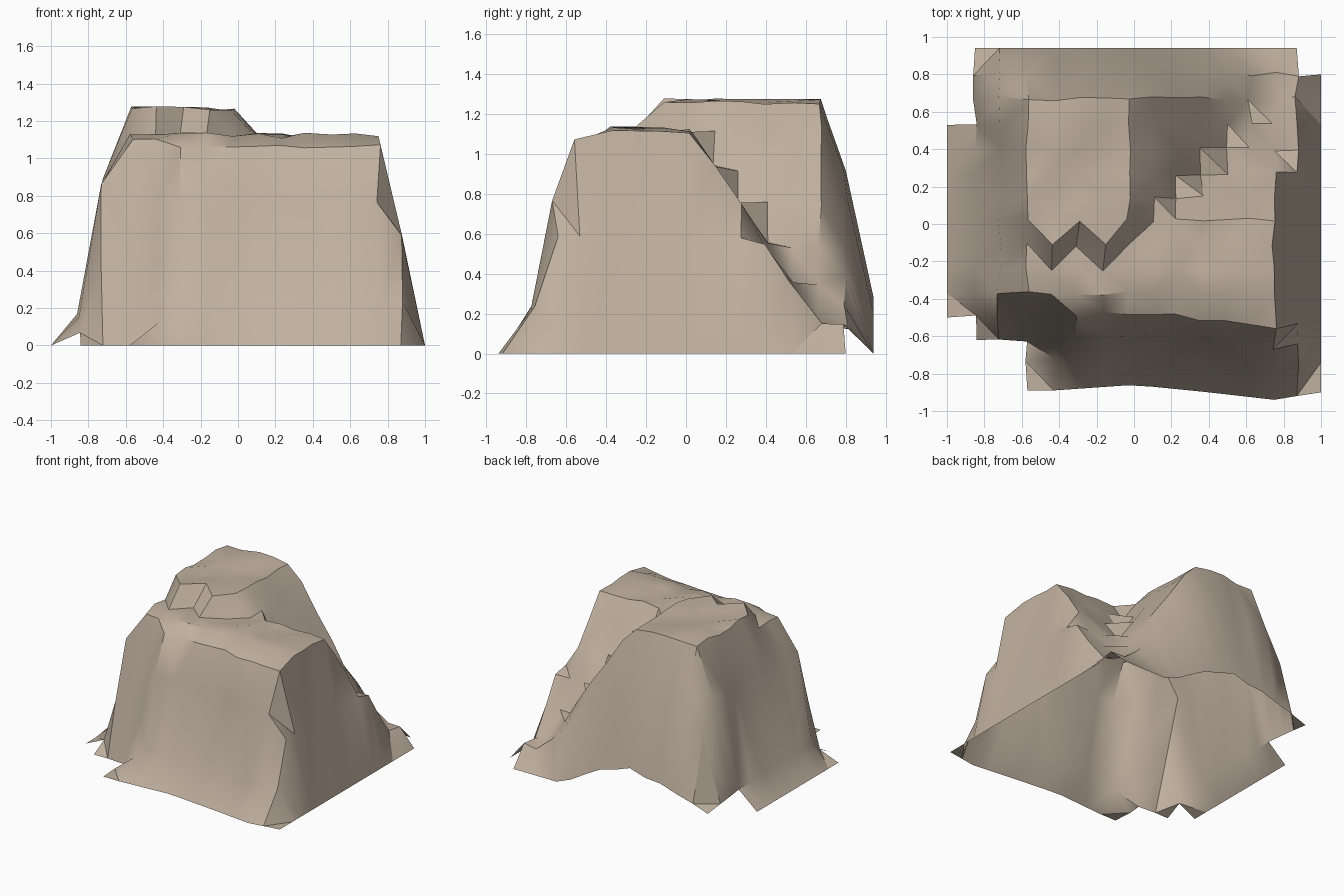
import bpy
import bmesh
import random

random.seed(4)

cube = bpy.data.objects.get("Cube")
if cube:
    bpy.data.objects.remove(cube, do_unlink=True)


def ramp(points, t):
    """Piecewise linear profile, clamped at both ends."""
    if t <= points[0][0]:
        return points[0][1]
    for (a, p), (b, q) in zip(points, points[1:]):
        if t <= b:
            return p + (q - p) * (t - a) / (b - a)
    return points[-1][1]


# Grid lines of the terrain
columns = [-1, -.85, -.72, -.57, -.43, -.3, -.16, -.03,
           .1, .23, .36, .49, .62, .75, .87, 1]
rows = [-.89, -.73, -.62, -.5, -.37, -.24, -.11, .02,
        .14, .27, .4, .53, .67, .8, .94]

# Height profiles of each flank
left_flank = [(-1, 0), (-.85, .15), (-.72, .87), (-.57, 1.26), (-.43, 1.4)]
right_flank = [(.62, 1.4), (.75, 1.11), (.87, .57), (1, 0)]
front_flank = [(-.89, 0), (-.73, .22), (-.62, .78), (-.5, 1.07), (-.37, 1.12), (-.2, 1.4)]
corner_flank = [(-.62, 0), (-.5, .5), (-.37, 1.1), (-.2, 1.4)]
back_flank = [(.67, 1), (.8, .72)]
back_edge = [(-.85, .1), (-.16, .29), (.1, .2), (.45, 0)]

# Profiles of the summit, the ledge and the gully between them
summit_side = [(-.03, 1.27), (.1, 1.12), (.36, .74), (.49, .54), (.62, .35), (.75, .17), (.87, .14), (1, 0)]
summit_step = [(-.23, 1.12), (-.11, 1.26)]
ledge_back = [(.02, 1.12), (.27, .74), (.4, .54), (.53, .35), (.67, .16), (.8, .13)]

# How far the front wall bulges, and where it turns into the recessed corner
front_shift = [(-.43, 0), (0, .03), (.4, -.01), (.75, -.05), (.87, -.03), (1, -.01)]
corner_blend = [(-.57, 1), (-.3, 0)]


def height(i, x, y):
    if y > .9:
        return ramp(back_edge, x)
    # Raised summit with a toothed front edge, falling into the gully
    tooth = -.12 if i % 2 else 0
    summit = min(ramp(summit_side, x), ramp(summit_step, y + tooth))
    # Lower ledge, whose back slope forms the other wall of the gully
    top = max(summit * ramp(back_flank, y), ramp(ledge_back, y))
    top = min(top, ramp(right_flank, x))
    # Front wall, receding at the right-hand corner
    blend = ramp(corner_blend, x)
    corner = ramp(corner_flank, y)
    front = ramp(front_flank, y) * (1 - blend) + corner * blend
    side = ramp(left_flank, x) * ramp(back_flank, y)
    if x < -.6:
        side *= min(1, corner / 1.1)
    return max(0, min(top, front, side))


def is_open(x, y):
    """Corners of the grid that are left out of the shell."""
    return ((x < -.6 and y < -.63) or (x < -.87 and y < -.5)
            or (x < -.87 and y > .5) or (x > .87 and y > .8))


# Rock shell, open underneath
bm = bmesh.new()
grid = []
for y in rows:
    line = []
    for i, x in enumerate(columns):
        z = height(i, x, y)
        px, py = x, y
        if abs(x) < .99 and abs(y) < .88:
            px += random.uniform(-.012, .012)
            py += random.uniform(-.012, .012)
        if y < -.45:
            py += ramp(front_shift, x)
        if z > .1:
            z += random.uniform(-.015, .02)
        line.append(bm.verts.new((px, py, z)))
    grid.append(line)

for j in range(len(rows) - 1):
    for i in range(len(columns) - 1):
        cx = (columns[i] + columns[i + 1]) / 2
        cy = (rows[j] + rows[j + 1]) / 2
        if is_open(cx, cy):
            continue
        a, b = grid[j][i], grid[j][i + 1]
        c, d = grid[j + 1][i + 1], grid[j + 1][i]
        # Split each cell along its more level diagonal
        if abs(a.co.z - c.co.z) < abs(b.co.z - d.co.z):
            a, b, c, d = b, c, d, a
        bm.faces.new((a, b, d))
        bm.faces.new((b, c, d))

loose = [v for v in bm.verts if not v.link_faces]
bmesh.ops.delete(bm, geom=loose, context='VERTS')

mesh = bpy.data.meshes.new("rock_hill")
bm.to_mesh(mesh)
bm.free()
rock = bpy.data.objects.new("rock_hill", mesh)
bpy.context.collection.objects.link(rock)

# Sandy stone colour
stone = bpy.data.materials.new("sandy_stone")
stone.use_nodes = True
colour = (.53, .44, .35, 1)
stone.diffuse_color = colour
shader = stone.node_tree.nodes["Principled BSDF"]
shader.inputs["Base Color"].default_value = colour
shader.inputs["Roughness"].default_value = .9
mesh.materials.append(stone)

bpy.ops.object.select_all(action='DESELECT')
rock.select_set(True)
bpy.context.view_layer.objects.active = rock
bpy.ops.object.shade_smooth_by_angle(angle=.6)
